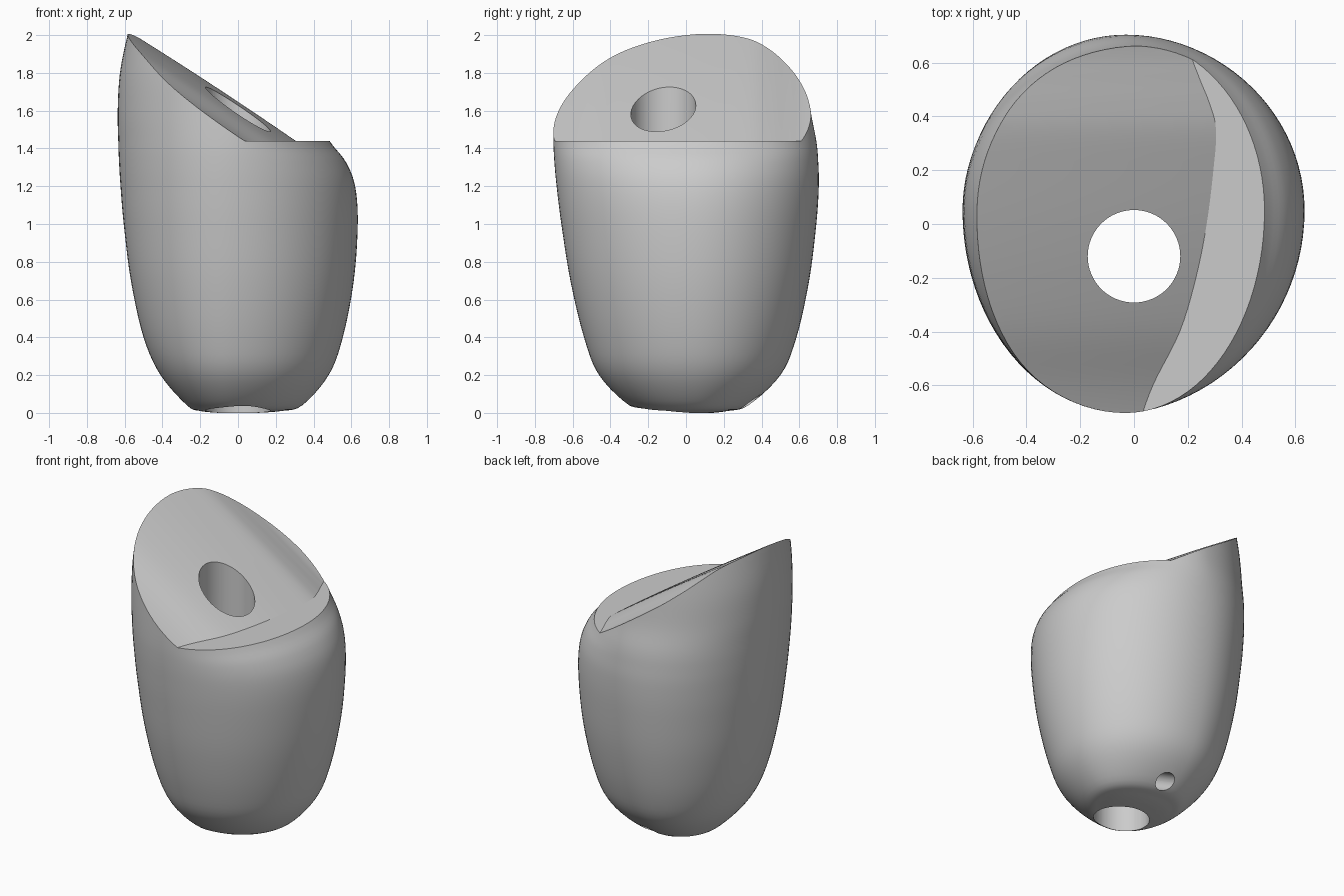
import bpy, bmesh, math
from mathutils import Vector

old = bpy.data.objects.get("Cube")
if old:
    bpy.data.objects.remove(old, do_unlink=True)

grey = bpy.data.materials.new("plain_grey")
grey.use_nodes = True
grey.diffuse_color = (0.6, 0.6, 0.6, 1)
grey.node_tree.nodes["Principled BSDF"].inputs["Base Color"].default_value = (0.6, 0.6, 0.6, 1)


def spline(keys, steps):
    """Smooth path through key rows of any width."""
    rows = []
    last = len(keys) - 1
    for i in range(last):
        a, b, c, d = (Vector(keys[min(max(i + k, 0), last)]) for k in (-1, 0, 1, 2))
        for s in range(steps):
            t = s / steps
            rows.append(b + (c - a) * (t / 2) + (a * 2 - b * 5 + c * 4 - d) * (t * t / 2)
                        + (b * 3 - a - c * 3 + d) * (t ** 3 / 2))
    rows.append(Vector(keys[-1]))
    return rows


def finish(name, bm):
    bmesh.ops.recalc_face_normals(bm, faces=bm.faces)
    mesh = bpy.data.meshes.new(name)
    bm.to_mesh(mesh)
    bm.free()
    obj = bpy.data.objects.new(name, mesh)
    bpy.context.collection.objects.link(obj)
    mesh.materials.append(grey)
    return obj


def rod(name, start, end, radius, sides):
    start, end = Vector(start), Vector(end)
    bpy.ops.mesh.primitive_cylinder_add(vertices=sides, radius=radius, depth=(end - start).length,
                                        location=(start + end) / 2)
    obj = bpy.context.object
    obj.name = name
    obj.rotation_euler = (end - start).to_track_quat('Z', 'Y').to_euler()
    obj.data.materials.append(grey)
    return obj


# Rounded body: height, then reach to -x, +x, -y, +y
sections = [
    (0, -.1, .1, -.03, .14), (.01, -.2, .23, -.17, .22), (.04, -.27, .34, -.3, .33),
    (.2, -.41, .48, -.46, .5), (.4, -.5, .555, -.54, .585), (.7, -.567, .613, -.612, .652),
    (1, -.605, .634, -.66, .69), (1.2, -.622, .62, -.685, .703), (1.33, -.63, .57, -.697, .7),
    (1.44, -.634, .485, -.702, .69), (1.6, -.637, .4, -.702, .66), (1.8, -.625, .35, -.7, .64),
    (2, -.585, .3, -.69, .62), (2.15, -.54, .25, -.68, .6)]
SIDES, CX, CY = 96, -.03, .05
bm = bmesh.new()
rings = []
for z, left, right, front, back in spline(sections, 5):
    ring = []
    for i in range(SIDES):
        c, s = math.cos(math.tau * i / SIDES), math.sin(math.tau * i / SIDES)
        x = CX + c * (right - CX if c > 0 else CX - left)
        y = CY + s * (back - CY if s > 0 else CY - front)
        ring.append(bm.verts.new((x, y, z)))
    rings.append(ring)
for low, high in zip(rings, rings[1:]):
    for i in range(SIDES):
        j = (i + 1) % SIDES
        bm.faces.new((low[i], low[j], high[j], high[i]))
bm.faces.new(rings[0])
bm.faces.new(rings[-1])
body = finish("body", bm)

# Top cutter: flat ledge meeting a slope along a curved crease (y, x)
LEDGE = 1.44
crease = [(-.9, 0), (-.75, .02), (-.6, .07), (-.4, .17), (-.2, .23), (0, .27), (.2, .295),
          (.35, .305), (.45, .28), (.55, .24), (.65, .21), (.9, .19)]
steps_out = [-1] + [k * .05 for k in range(27)]
bm = bmesh.new()
grid = []
for y, edge in spline(crease, 5):
    row = []
    for d in steps_out:
        rise = max(d, 0)
        row.append(bm.verts.new((edge - d, y, LEDGE + .69 * rise - .04 * rise * rise)))
    grid.append(row)
for a, b in zip(grid, grid[1:]):
    for i in range(len(a) - 1):
        bm.faces.new((a[i], a[i + 1], b[i + 1], b[i]))
extruded = bmesh.ops.extrude_face_region(bm, geom=bm.faces[:])
for v in extruded["geom"]:
    if isinstance(v, bmesh.types.BMVert):
        v.co.z = 3
top_cutter = finish("top_cutter", bm)

# Vertical bore and small side channel leading into it
bore_cutter = rod("bore_cutter", (0, -.12, -1), (0, -.12, 3), .172, 64)
channel_cutter = rod("channel_cutter", (.04, -.1, .3), (.04, .67, -.12), .058, 32)

for cutter in (top_cutter, bore_cutter, channel_cutter):
    mod = body.modifiers.new(cutter.name, 'BOOLEAN')
    mod.operation = 'DIFFERENCE'
    mod.solver = 'EXACT'
    mod.object = cutter
    bpy.ops.object.select_all(action='DESELECT')
    bpy.context.view_layer.objects.active = body
    body.select_set(True)
    bpy.ops.object.modifier_apply(modifier=mod.name)
    bpy.data.objects.remove(cutter, do_unlink=True)

bpy.ops.object.shade_smooth_by_angle(angle=math.radians(25))
